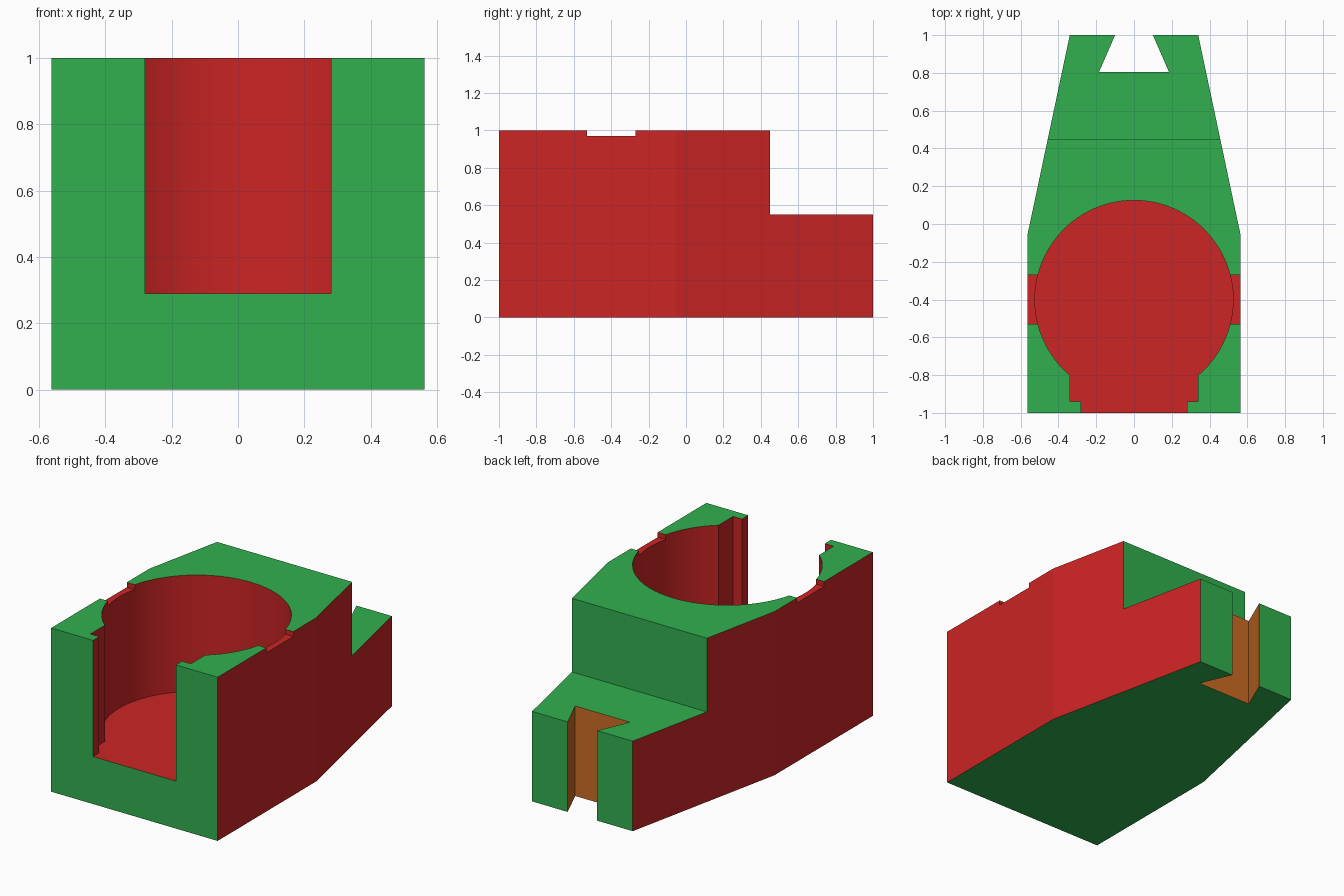
import bpy, bmesh, math

if "Cube" in bpy.data.objects:
    bpy.data.objects.remove(bpy.data.objects["Cube"])


def material(name, rgb):
    m = bpy.data.materials.new(name)
    m.diffuse_color = (*rgb, 1)
    m.use_nodes = True
    m.node_tree.nodes["Principled BSDF"].inputs["Base Color"].default_value = m.diffuse_color
    return m


GREEN = material("green", (0.030, 0.434, 0.076))
RED = material("red", (0.604, 0.018, 0.018))
ORANGE = material("orange", (0.604, 0.150, 0.017))


def prism(name, outline, z0, z1, mat):
    """Extrude a counter-clockwise plan outline from z0 to z1."""
    bm = bmesh.new()
    low = [bm.verts.new((x, y, z0)) for x, y in outline]
    high = [bm.verts.new((x, y, z1)) for x, y in outline]
    n = len(outline)
    bm.faces.new(low[::-1])
    bm.faces.new(high)
    for i in range(n):
        j = (i + 1) % n
        bm.faces.new((low[i], low[j], high[j], high[i]))
    bmesh.ops.recalc_face_normals(bm, faces=bm.faces)
    mesh = bpy.data.meshes.new(name)
    bm.to_mesh(mesh)
    bm.free()
    mesh.materials.append(mat)
    ob = bpy.data.objects.new(name, mesh)
    bpy.context.collection.objects.link(ob)
    return ob


def mirrored(right):
    """Close a right-hand half outline with its mirror image."""
    return right + [(-x, y) for x, y in reversed(right)]


def box(x, y0, y1):
    return mirrored([(x, y0), (x, y1)])


# Tapered holder body with red flanks
body = prism("holder_body", mirrored([(0.5625, -1), (0.5625, -0.05), (0.34, 1)]), 0, 1, GREEN)
body.data.materials.append(RED)
body.data.materials.append(ORANGE)
for f in body.data.polygons:
    if abs(f.normal.x) > 0.9:
        f.material_index = 1

# Round pocket with its stepped front opening
cy, r, neck = -0.4, 0.525, 0.34
start = -math.acos(neck / r)
steps = 72
arc = [(r * math.cos(a), cy + r * math.sin(a))
       for a in (start + (math.pi - 2 * start) * i / steps for i in range(steps + 1))]
pocket = ([(-neck, -0.94), (-0.28, -0.94), (-0.28, -1.2), (0.28, -1.2),
           (0.28, -0.94), (neck, -0.94)] + arc)

# Dovetail sides continue past the back face
slope = 0.085 / 0.195
dovetail = mirrored([(0.185, 0.805), (0.185 - slope * 0.21, 1.015)])

cutters = [
    prism("rear_step_cutter", box(1, 0.45, 1.2), 0.55, 1.2, GREEN),
    prism("pocket_cutter", pocket, 0.29, 1.2, RED),
    prism("cross_notch_cutter", box(1, -0.53, -0.27), 0.97, 1.2, RED),
    prism("dovetail_cutter", dovetail, -0.2, 1.2, ORANGE),
]

bpy.context.view_layer.objects.active = body
body.select_set(True)
for c in cutters:
    mod = body.modifiers.new(c.name, 'BOOLEAN')
    mod.operation = 'DIFFERENCE'
    mod.solver = 'EXACT'
    mod.material_mode = 'TRANSFER'
    mod.object = c
    bpy.ops.object.modifier_apply(modifier=mod.name)
for c in cutters:
    bpy.data.objects.remove(c, do_unlink=True)

# Smooth only the curved pocket wall
bpy.ops.object.shade_smooth_by_angle(angle=math.radians(8))
